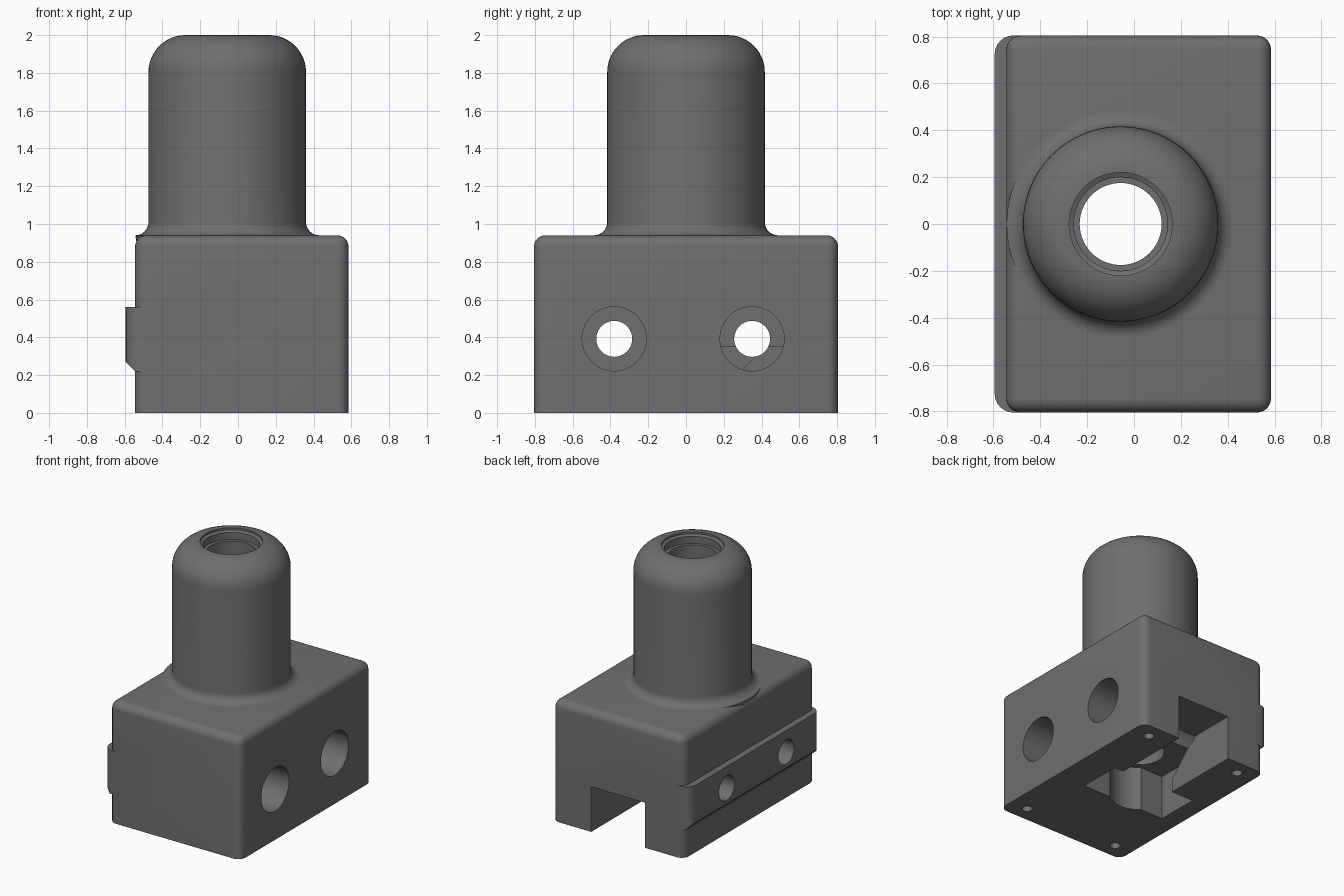
import bpy, bmesh, math
from mathutils import Vector, Matrix

if "Cube" in bpy.data.objects:
    bpy.data.objects.remove(bpy.data.objects["Cube"])

GREY = bpy.data.materials.new("dark_grey")
GREY.diffuse_color = (0.16, 0.16, 0.16, 1)
GREY.use_nodes = True
GREY.node_tree.nodes["Principled BSDF"].inputs["Base Color"].default_value = GREY.diffuse_color
CX = -0.057          # tower axis
SEG = 64


def make(name, bm):
    bmesh.ops.recalc_face_normals(bm, faces=bm.faces)
    me = bpy.data.meshes.new(name)
    bm.to_mesh(me)
    bm.free()
    ob = bpy.data.objects.new(name, me)
    bpy.context.collection.objects.link(ob)
    me.materials.append(GREY)
    return ob


def box(name, x0, x1, y0, y1, z0, z1, bevel=0, pick=None):
    bm = bmesh.new()
    bmesh.ops.create_cube(bm, size=1)
    for v in bm.verts:
        v.co = Vector(((x0 + x1) / 2 + v.co.x * (x1 - x0),
                       (y0 + y1) / 2 + v.co.y * (y1 - y0),
                       (z0 + z1) / 2 + v.co.z * (z1 - z0)))
    if bevel:
        edges = [e for e in bm.edges if pick(e)]
        bmesh.ops.bevel(bm, geom=edges, offset=bevel, segments=6,
                        profile=0.5, affect='EDGES')
    return make(name, bm)


def prism(name, points, axis_pos, a, b):
    """Extrude a closed 2D profile; axis_pos(u, v, t) gives the 3D point."""
    bm = bmesh.new()
    ends = [[bm.verts.new(axis_pos(u, v, t)) for u, v in points] for t in (a, b)]
    n = len(points)
    for e in ends:
        bm.faces.new(e)
    for i in range(n):
        j = (i + 1) % n
        bm.faces.new((ends[0][i], ends[0][j], ends[1][j], ends[1][i]))
    return make(name, bm)


def revolve(name, profile, matrix):
    """Solid of revolution of (radius, height) points, closed by flat caps."""
    bm = bmesh.new()
    rings = []
    for r, h in profile:
        rings.append([bm.verts.new(matrix @ Vector((
            r * math.cos(2 * math.pi * i / SEG),
            r * math.sin(2 * math.pi * i / SEG), h))) for i in range(SEG)])
    for a, b in zip(rings, rings[1:]):
        for i in range(SEG):
            j = (i + 1) % SEG
            bm.faces.new((a[i], a[j], b[j], b[i]))
    bm.faces.new(rings[0])
    bm.faces.new(rings[-1])
    return make(name, bm)


def boolean(target, other, op):
    m = target.modifiers.new(other.name, 'BOOLEAN')
    m.operation, m.object, m.solver = op, other, 'EXACT'
    bpy.context.view_layer.objects.active = target
    bpy.ops.object.modifier_apply(modifier=m.name)
    bpy.data.objects.remove(other)


def vertical(e):
    return abs(e.verts[0].co.z - e.verts[1].co.z) > 0.01


def not_bottom(e):
    return max(v.co.z for v in e.verts) > 0.01


# Block with rounded top and upright edges
body = box("clamp_body", -0.545, 0.585, -0.805, 0.805, 0, 0.94, 0.06, not_bottom)

# Side rail with rounded ends and a sloped lower edge
rail = box("side_rail", -0.595, -0.3, -0.805, 0.805, 0.22, 0.56, 0.08,
           lambda e: vertical(e) and e.verts[0].co.x < -0.5)
slope = prism("rail_slope", [(-0.7, 0.165), (-0.53, 0.165), (-0.53, 0.205), (-0.7, 0.375)],
              lambda u, v, t: (u, t, v), -1, 1)
boolean(rail, slope, 'DIFFERENCE')
boolean(body, rail, 'UNION')

# Tower with base fillet and domed shoulder
AXIS = Matrix.Translation((CX, 0, 0))
tower_profile = [(0.47, 0.8), (0.48, 0.9)]
for i in range(9):
    a = math.pi / 2 * i / 8
    tower_profile.append((0.487 - 0.07 * math.sin(a), 1.01 - 0.07 * math.cos(a)))
for i in range(13):
    a = math.pi / 2 * i / 12
    tower_profile.append((0.222 + 0.195 * math.cos(a), 1.805 + 0.195 * math.sin(a)))
boolean(body, revolve("tower", tower_profile, AXIS), 'UNION')

# Stepped bore through the tower
bore = [(0.22, -0.1), (0.22, 0.35), (0.175, 0.35), (0.175, 1.92),
        (0.2, 1.92), (0.2, 1.975), (0.22, 1.985), (0.22, 2.1)]
boolean(body, revolve("bore", bore, AXIS), 'DIFFERENCE')

# Slot open to the back, and cross pocket with a sloped rear wall
boolean(body, box("slot", -0.21, 0.25, 0, 1, -0.1, 0.35), 'DIFFERENCE')
pocket = [(-0.165, -0.1), (0.175, -0.1), (0.175, 0.105), (0.42, 0.35), (-0.165, 0.35)]
boolean(body, prism("pocket", pocket, lambda u, v, t: (t, u, v), -0.403, 0.33), 'DIFFERENCE')

# Counterbored cross holes
for y in (-0.38, 0.35):
    m = Matrix.Translation((0, y, 0.392)) @ Matrix.Rotation(math.pi / 2, 4, 'Y')
    hole = [(0.095, -0.8), (0.095, 0.0), (0.17, 0.0), (0.17, 0.8)]
    boolean(body, revolve("cross_hole", hole, m), 'DIFFERENCE')

# Small screw holes in the underside
for x in (-0.395, 0.435):
    for y in (-0.685, 0.685):
        m = Matrix.Translation((x, y, 0))
        boolean(body, revolve("screw_hole", [(0.038, -0.1), (0.038, 0.3)], m), 'DIFFERENCE')

bpy.ops.object.select_all(action='DESELECT')
body.select_set(True)
bpy.context.view_layer.objects.active = body
bpy.ops.object.shade_smooth_by_angle(angle=math.radians(30))
